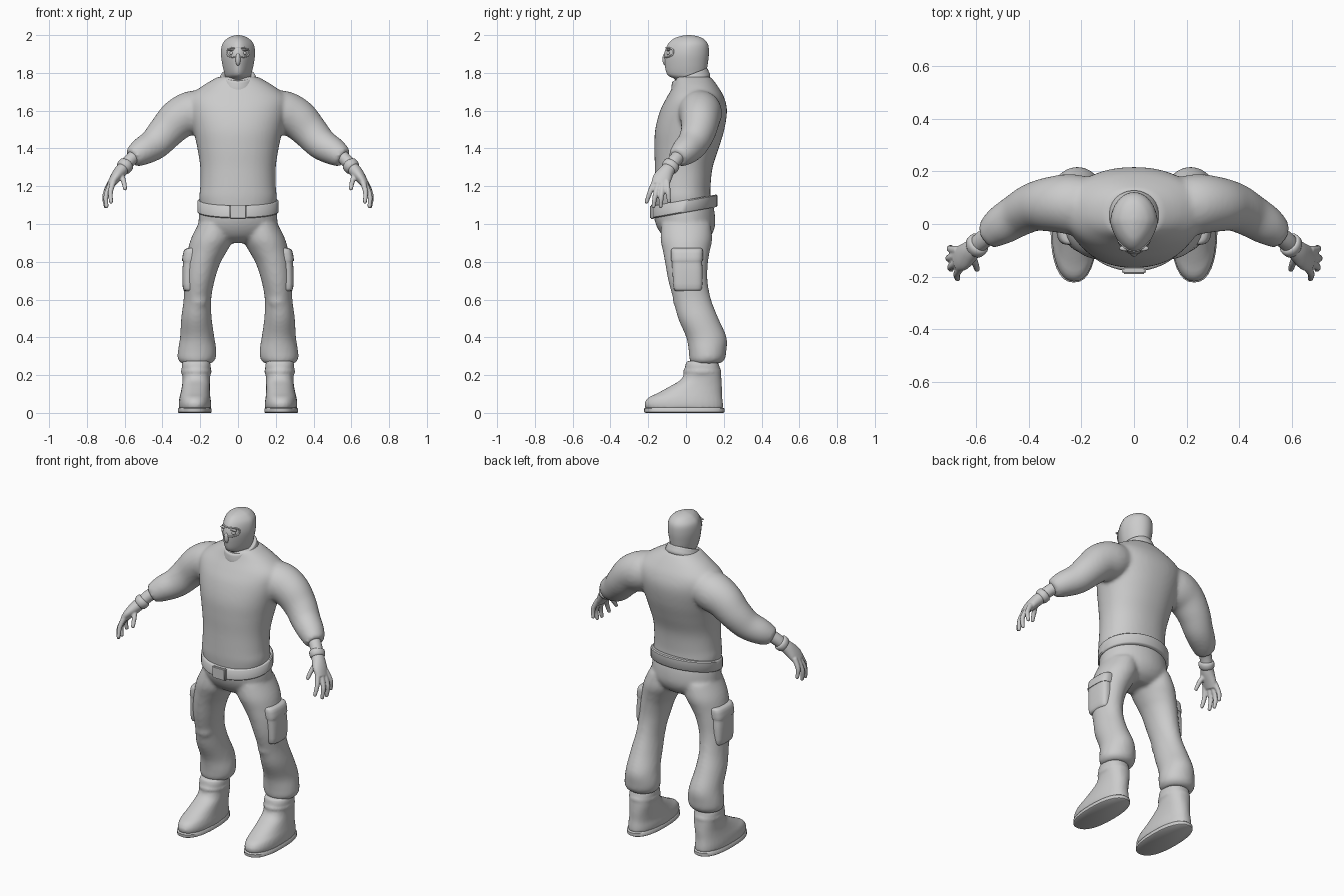
import bpy, bmesh, math
from mathutils import Vector

grey = bpy.data.materials.new("plain grey")
grey.diffuse_color = (0.6, 0.6, 0.6, 1)


def spline(secs, steps):
    """Catmull-Rom interpolation through the cross-sections."""
    out = []
    for i in range(len(secs) - 1):
        p = [secs[max(0, min(len(secs) - 1, i + k))] for k in (-1, 0, 1, 2)]
        for s in range(steps):
            t = s / steps
            out.append([0.5 * (2 * b + (c - a) * t + (2 * a - 5 * b + 4 * c - d) * t * t
                               + (3 * b - a - 3 * c + d) * t ** 3) for a, b, c, d in zip(*p)])
    out.append(list(secs[-1]))
    return out


def loft(bm, secs, path=False, tilt=0.0, taper=0.0, power=1.0, steps=5, n=32, side=1):
    """Skin elliptical sections (x, y, z, rx, ry), level or square to their path."""
    pts = spline(secs, steps)
    rings = []
    for i, (x, y, z, rx, ry) in enumerate(pts):
        u, v = Vector((1, 0, 0)), Vector((0, 1, tilt))
        if path:
            a, b = pts[max(i - 1, 0)], pts[min(i + 1, len(pts) - 1)]
            t = (Vector(b[:3]) - Vector(a[:3])).normalized()
            v = Vector((0, 1, 0))
            v = (v - t * v.dot(t)).normalized()
            u = v.cross(t)
        ring = []
        for k in range(n):
            c, s = math.cos(math.tau * k / n), math.sin(math.tau * k / n)
            c = math.copysign(abs(c) ** power, c)
            s = math.copysign(abs(s) ** power, s)
            c *= 1 - taper * max(0, -s)
            p = Vector((x, y, z)) + u * (rx * c) + v * (ry * s)
            ring.append(bm.verts.new((p.x * side, p.y, p.z)))
        rings.append(ring)
    for r, q in zip(rings, rings[1:]):
        for k in range(n):
            j = (k + 1) % n
            bm.faces.new((r[k], r[j], q[j], q[k]))
    bm.faces.new(rings[0])
    bm.faces.new(rings[-1])


def finish(name, bm, voxel=0, smooth=6, angle=45):
    bmesh.ops.recalc_face_normals(bm, faces=bm.faces[:])
    me = bpy.data.meshes.new(name)
    bm.to_mesh(me)
    bm.free()
    me.materials.append(grey)
    ob = bpy.data.objects.new(name, me)
    bpy.context.collection.objects.link(ob)
    bpy.ops.object.select_all(action='DESELECT')
    ob.select_set(True)
    bpy.context.view_layer.objects.active = ob
    bpy.ops.object.shade_smooth_by_angle(angle=math.radians(angle))
    if voxel:  # fuse overlapping forms into one skin
        m = ob.modifiers.new("fuse", 'REMESH')
        m.mode, m.voxel_size, m.use_smooth_shade = 'VOXEL', voxel, True
        m = ob.modifiers.new("soften", 'SMOOTH')
        m.factor, m.iterations = 0.5, smooth
    return ob


def ball(bm, loc, size):
    vs = bmesh.ops.create_uvsphere(bm, u_segments=20, v_segments=12, radius=1)["verts"]
    for v in vs:
        v.co = Vector(loc) + Vector([a * b for a, b in zip(v.co, size)])


def box(bm, loc, size, bevel):
    vs = bmesh.ops.create_cube(bm, size=1)["verts"]
    for v in vs:
        v.co = Vector(loc) + Vector([a * b for a, b in zip(v.co, size)])
    es = list({e for v in vs for e in v.link_edges})
    bmesh.ops.bevel(bm, geom=es, offset=bevel, segments=3, affect='EDGES')


# Sweater: torso and both sleeves
bm = bmesh.new()
loft(bm, [(0, -.01, 1.07, .195, .15), (0, -.018, 1.14, .205, .148), (0, -.018, 1.2, .2, .148),
          (0, -.012, 1.3, .2, .153), (0, .003, 1.4, .215, .17), (0, .02, 1.5, .237, .183),
          (0, .04, 1.6, .26, .177), (0, .05, 1.67, .26, .152), (0, .05, 1.73, .19, .118),
          (0, .04, 1.78, .105, .09)], power=.92, n=48)
for s in (1, -1):
    loft(bm, [(.15, .06, 1.61, .1, .11), (.24, .075, 1.59, .115, .115), (.315, .075, 1.555, .108, .105),
              (.38, .065, 1.49, .095, .093), (.44, .035, 1.425, .085, .083), (.505, -.005, 1.385, .074, .075),
              (.545, -.035, 1.36, .06, .06), (.56, -.045, 1.35, .048, .048)], path=True, side=s)
finish("sweater", bm, .011)

# Collar
bm = bmesh.new()
loft(bm, [(0, .025, 1.735, .096, .1), (0, .025, 1.75, .101, .103), (0, .022, 1.772, .096, .098),
          (0, .02, 1.79, .088, .09), (0, .02, 1.785, .07, .07)], tilt=.38)
finish("collar", bm, angle=60)

# Hooded head
bm = bmesh.new()
loft(bm, [(0, .03, 1.73, .068, .075), (0, .026, 1.765, .066, .084), (0, .004, 1.79, .07, .102),
          (0, .001, 1.84, .082, .113), (0, .003, 1.9, .09, .118), (0, .01, 1.95, .084, .107),
          (0, .013, 1.98, .06, .08), (0, .015, 1.994, .034, .045), (0, .015, 2.0, .008, .01)],
     taper=.3, n=40)
head = finish("head", bm, angle=80)
bpy.context.view_layer.update()


def face_y(x, z):
    return head.ray_cast(Vector((x, -1, z)), Vector((0, 1, 0)))[1].y


# Raised rim around the eye opening
cu = bpy.data.curves.new("eye_opening_rim", 'CURVE')
cu.dimensions, cu.bevel_depth, cu.bevel_resolution = '3D', .0045, 2
sp = cu.splines.new('POLY')
sp.points.add(39)
sp.use_cyclic_u = True
for k, p in enumerate(sp.points):
    a = math.tau * k / 40
    x = .058 * math.copysign(abs(math.cos(a)) ** .7, math.cos(a))
    z = 1.908 + .026 * math.copysign(abs(math.sin(a)) ** .7, math.sin(a))
    p.co = (x, face_y(x, z) + .001, z, 1)
cu.materials.append(grey)
bpy.context.collection.objects.link(bpy.data.objects.new("eye_opening_rim", cu))

# Eyes, brows and nose
bm = bmesh.new()
for s in (1, -1):
    ball(bm, (.032 * s, face_y(.032, 1.904) + .008, 1.904), (.014, .012, .009))
    ball(bm, (.03 * s, face_y(.03, 1.923) + .004, 1.922), (.026, .011, .006))
ball(bm, (0, -.108, 1.872), (.014, .017, .034))
finish("face_features", bm, angle=80)

# Trousers: hips and both legs
bm = bmesh.new()
loft(bm, [(0, -.01, 1.1, .198, .155), (0, -.008, 1.04, .208, .162), (0, .0, .98, .205, .152),
          (0, .005, .93, .17, .12), (0, .01, .9, .1, .07)], n=40)
for s in (1, -1):
    loft(bm, [(.12, 0, 1.0, .09, .13), (.138, .002, .92, .112, .137), (.165, .002, .85, .103, .123),
              (.187, .003, .79, .092, .113), (.205, .01, .7, .081, .104), (.215, .033, .6, .073, .1),
              (.22, .065, .5, .081, .107), (.216, .108, .4, .091, .107), (.216, .114, .33, .102, .1),
              (.219, .112, .285, .1, .094), (.22, .105, .262, .08, .078)], side=s)
    # knee pad swelling
    ball(bm, (.212 * s, -.02, .6), (.055, .05, .06))
finish("trousers", bm, .011)

# Cargo pockets on the outer thighs
bm = bmesh.new()
for s in (1, -1):
    loft(bm, [(.252, .01, .645, .025, .06), (.257, .01, .66, .035, .075), (.25, .008, .75, .044, .08),
              (.246, .005, .8, .045, .08), (.242, .005, .81, .054, .084), (.236, .005, .86, .05, .084),
              (.23, .005, .872, .035, .075)], power=.6, side=s, steps=3)
finish("cargo_pockets", bm, angle=60)

# Belt and buckle, tipped down at the front
bm = bmesh.new()
loft(bm, [(0, -.007, 1.06 + dz, .215 - d, .173 - d) for dz, d in
          ((0, .025), (0, .006), (.006, 0), (.06, 0), (.066, .006), (.066, .025))],
     tilt=.18, steps=1, n=48)
finish("belt", bm)
bm = bmesh.new()
box(bm, (0, -.178, 1.063), (.09, .025, .074), .006)
finish("belt_buckle", bm)

# Boots: shaft, foot and rolled top
bm = bmesh.new()
for s in (1, -1):
    loft(bm, [(.228, -.008, .02, .084, .205), (.228, -.012, .05, .086, .208), (.228, -.004, .08, .082, .196),
              (.226, .02, .105, .078, .17), (.223, .052, .14, .074, .138), (.221, .08, .175, .073, .108),
              (.221, .088, .215, .075, .096), (.221, .086, .25, .077, .09), (.221, .086, .275, .07, .082)],
         power=.88, side=s)
    # strap and lace ridges over the instep
    for y, z, r in ((-.115, .106, .05), (-.07, .13, .05), (-.02, .175, .05)):
        ball(bm, (.226 * s, y + .02, z - .012), (r, .025, .016))
    loft(bm, [(.221, .086, .205, .074, .095), (.221, .086, .212, .081, .101),
              (.221, .086, .226, .081, .101), (.221, .086, .234, .074, .092)], side=s, steps=3)
finish("boots", bm, .009, 2)

# Soles
bm = bmesh.new()
for s in (1, -1):
    loft(bm, [(.229, -.008, 0, .084, .206), (.229, -.009, .004, .089, .212),
              (.229, -.01, .022, .089, .213), (.229, -.01, .028, .084, .206)],
         power=.85, steps=1, side=s)
finish("soles", bm)

# Gloved hands: wrist, palm, fingers and thumb
bm = bmesh.new()
fingers = [((.66, -.165, 1.225), (.675, -.19, 1.17), (.672, -.208, 1.118)),
           ((.672, -.145, 1.215), (.698, -.163, 1.15), (.696, -.172, 1.094)),
           ((.675, -.122, 1.215), (.705, -.13, 1.15), (.7, -.134, 1.094)),
           ((.672, -.1, 1.225), (.7, -.095, 1.17), (.698, -.09, 1.12)),
           ((.62, -.12, 1.265), (.605, -.15, 1.225), (.598, -.172, 1.188))]
for s in (1, -1):
    loft(bm, [(.535, -.03, 1.37, .036, .038), (.575, -.06, 1.335, .034, .036), (.6, -.082, 1.305, .033, .036),
              (.625, -.105, 1.275, .034, .042), (.652, -.127, 1.24, .028, .05), (.675, -.138, 1.205, .02, .045)],
         path=True, side=s)
    for a, b, c in fingers:
        loft(bm, [(*a, .016, .016), (*b, .0135, .0135), (*c, .011, .011)], path=True, n=14, side=s)
        ball(bm, (c[0] * s, c[1], c[2]), (.011, .011, .011))
finish("gloved_hands", bm, .005, 3)

# Glove cuffs
bm = bmesh.new()
for s in (1, -1):
    loft(bm, [(.588, -.072, 1.32, .03, .033), (.591, -.075, 1.316, .042, .045),
              (.606, -.088, 1.297, .041, .045), (.612, -.093, 1.29, .032, .036)], path=True, side=s, steps=2)
finish("glove_cuffs", bm, angle=60)
